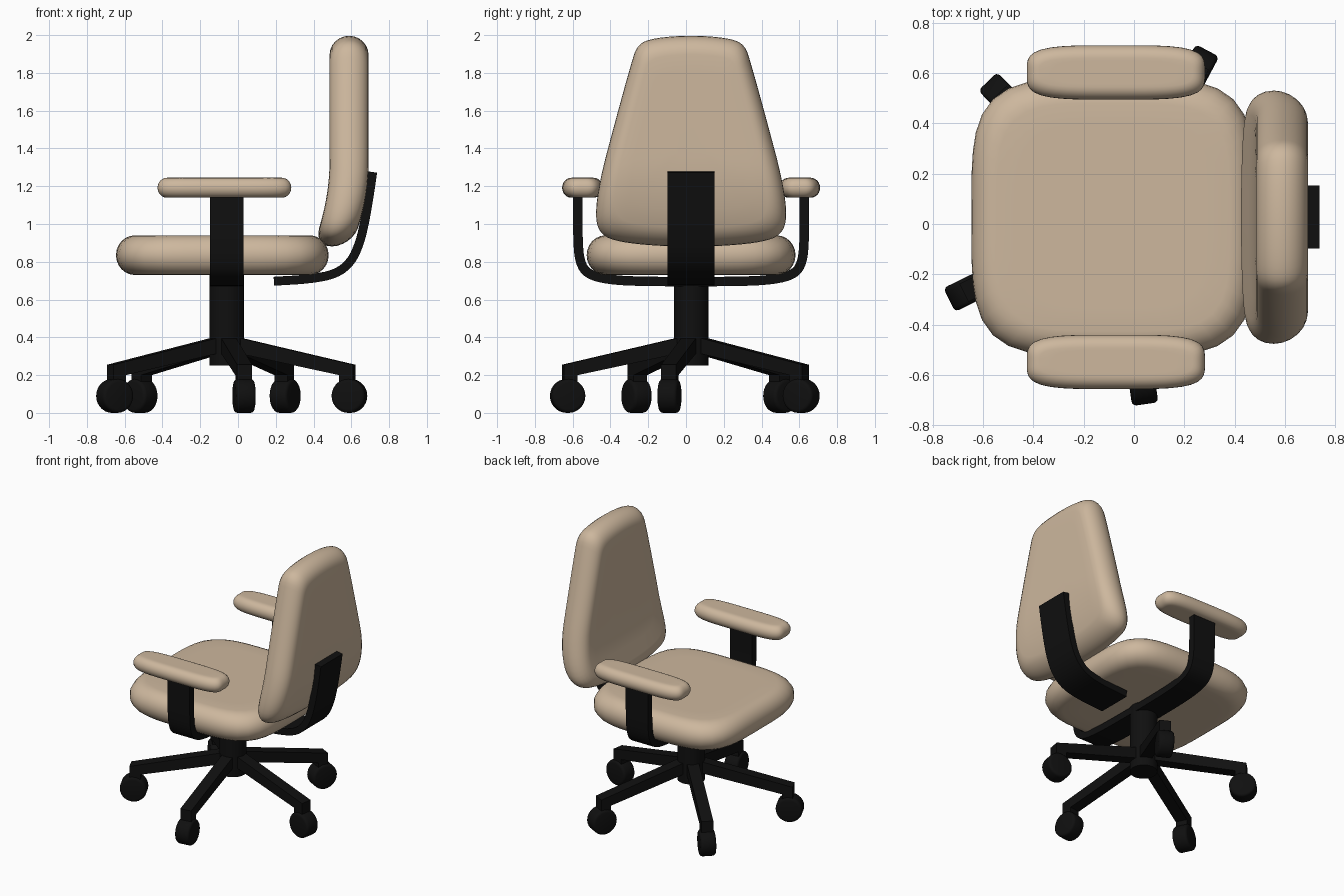
import bpy, bmesh, math
from mathutils import Matrix, Vector

if "Cube" in bpy.data.objects:
    bpy.data.objects.remove(bpy.data.objects["Cube"])

CX, CY = -0.06, 0.027   # axis of the swivel column


def material(name, col):
    m = bpy.data.materials.new(name)
    m.diffuse_color = (*col, 1)
    m.use_nodes = True
    m.node_tree.nodes["Principled BSDF"].inputs["Base Color"].default_value = m.diffuse_color
    return m


BEIGE = material("beige fabric", (0.61, 0.475, 0.34))
BLACK = material("black plastic", (0.005, 0.005, 0.005))


def finish(bm, name, mat, angle=40):
    bmesh.ops.recalc_face_normals(bm, faces=bm.faces[:])
    me = bpy.data.meshes.new(name)
    bm.to_mesh(me)
    bm.free()
    me.materials.append(mat)
    ob = bpy.data.objects.new(name, me)
    bpy.context.collection.objects.link(ob)
    bpy.ops.object.select_all(action='DESELECT')
    ob.select_set(True)
    bpy.context.view_layer.objects.active = ob
    bpy.ops.object.shade_smooth_by_angle(angle=math.radians(angle))
    return ob


def chaikin(pts, closed, times=2):
    for _ in range(times):
        out = [] if closed else [pts[0]]
        n = len(pts)
        for i in range(n if closed else n - 1):
            a, b = Vector(pts[i]), Vector(pts[(i + 1) % n])
            out += [a.lerp(b, 0.25), a.lerp(b, 0.75)]
        if not closed:
            out.append(pts[-1])
        pts = out
    return [Vector(p) for p in pts]


def superellipse(a, b, n, seg=56):
    pts = []
    for i in range(seg):
        t = 2 * math.pi * i / seg
        c, s = math.cos(t), math.sin(t)
        k = (abs(c) ** n + abs(s) ** n) ** (-1 / n)
        pts.append(Vector((a * c * k, b * s * k)))
    return pts


def pillow(name, outline, half, rnd, place):
    """Cushion: an outline around the origin, half thickness, rounded rim."""
    a = max(abs(p[0]) for p in outline)
    b = max(abs(p[1]) for p in outline)
    levels = []
    for i in range(13):
        t = -math.pi / 2 + math.pi * i / 12
        d = rnd * (1 - math.cos(t))
        levels.append((1 - d / a, 1 - d / b, half * math.sin(t)))
    lo, hi = levels[0], levels[-1]
    inner = [0.2, 0.4, 0.6, 0.8]
    levels = ([(lo[0] * s, lo[1] * s, lo[2]) for s in inner] + levels +
              [(hi[0] * s, hi[1] * s, hi[2]) for s in reversed(inner)])
    bm = bmesh.new()
    rings = [[bm.verts.new(place(p[0] * u, p[1] * v, w)) for p in outline] for u, v, w in levels]
    n = len(outline)
    for r, q in zip(rings, rings[1:]):
        for i in range(n):
            j = (i + 1) % n
            bm.faces.new((r[i], r[j], q[j], q[i]))
    bm.faces.new(rings[0])
    bm.faces.new(rings[-1])
    return finish(bm, name, BEIGE, 60)


def prism(name, profile, width, place):
    """Closed profile extruded symmetrically by width."""
    bm = bmesh.new()
    sides = [[bm.verts.new(place(p[0], p[1], s * width / 2)) for p in profile] for s in (-1, 1)]
    n = len(profile)
    for i in range(n):
        j = (i + 1) % n
        bm.faces.new((sides[0][i], sides[0][j], sides[1][j], sides[1][i]))
    bm.faces.new(sides[0])
    bm.faces.new(sides[1])
    return finish(bm, name, BLACK, 30)


def ribbon(path, th):
    """Thicken an open path into a closed profile."""
    pts = chaikin(path, False)
    left, right = [], []
    for i, p in enumerate(pts):
        d = (pts[min(i + 1, len(pts) - 1)] - pts[max(i - 1, 0)]).normalized()
        nrm = Vector((-d.y, d.x)) * th / 2
        left.append(p + nrm)
        right.append(p - nrm)
    return left + right[::-1]


# seat cushion
pillow("seat", superellipse(0.563, 0.553, 4.2), 0.105, 0.10,
       lambda u, v, w: (-0.083 + u, CY + v, 0.835 + w))

# armrest pads
for side, label in ((-1, "front"), (1, "rear")):
    pillow(label + "_armrest", superellipse(0.354, 0.108, 4), 0.053, 0.05,
           lambda u, v, w: (-0.072 + u, CY + side * 0.575 + v, 1.192 + w))

# backrest: tapered outline, lower end curving forward
half = [(0.0, 2.0), (0.2, 1.985), (0.285, 1.95), (0.32, 1.84), (0.40, 1.55),
        (0.485, 1.23), (0.51, 1.03), (0.475, 0.94), (0.38, 0.905), (0.2, 0.885), (0.0, 0.88)]
outline = half + [(-y, z) for y, z in half[-2:0:-1]]
outline = [Vector((p[0], p[1] - 1.44)) for p in chaikin(outline, True)]


def place_back(u, v, w):
    z = 1.44 + v
    return (0.588 + w - 0.45 * max(0, 1.33 - z) ** 2, CY + u, z)


pillow("backrest", outline, 0.103, 0.10, place_back)

# curved bracket carrying the backrest
prism("back_bracket",
      ribbon([(0.19, 0.697), (0.38, 0.708), (0.52, 0.735), (0.60, 0.80),
              (0.645, 0.90), (0.673, 1.02), (0.695, 1.15), (0.713, 1.275)], 0.047),
      0.25, lambda u, v, w: (u, CY + w, v))

# U-shaped bracket carrying both armrests
arm = [(0.60, 1.16), (0.60, 0.92), (0.59, 0.80), (0.55, 0.735), (0.44, 0.705), (0.25, 0.695)]
prism("arm_bracket", ribbon(arm + [(-y, z) for y, z in reversed(arm)], 0.05),
      0.178, lambda u, v, w: (CX + w, CY + u, v))

# swivel column
bm = bmesh.new()
bmesh.ops.create_cone(bm, cap_ends=True, segments=32, radius1=0.091, radius2=0.091, depth=0.48,
                      matrix=Matrix.Translation((CX, CY, 0.49)))
finish(bm, "column", BLACK)

# five legs with casters
leg = [(0, 0.41), (0.06, 0.40), (0.685, 0.255), (0.685, 0.165), (0.612, 0.165), (0.612, 0.2), (0, 0.33)]
for k in range(5):
    ang = math.radians(-10 + 72 * k)
    M = Matrix.Translation((CX, CY, 0)) @ Matrix.Rotation(ang, 4, 'Z')
    prism(f"leg_{k + 1}", leg, 0.08, lambda u, v, w: M @ Vector((u, w, v)))
    bm = bmesh.new()
    bmesh.ops.create_cone(bm, cap_ends=True, segments=28, radius1=0.09, radius2=0.09, depth=0.105)
    rims = [e for e in bm.edges if abs(e.verts[0].co.z - e.verts[1].co.z) < 1e-4]
    bmesh.ops.bevel(bm, geom=rims, offset=0.018, segments=3, profile=0.5, affect='EDGES')
    bm.transform(M @ Matrix.Translation((0.66, 0, 0.09)) @ Matrix.Rotation(math.pi / 2, 4, 'X'))
    finish(bm, f"caster_{k + 1}", BLACK)
